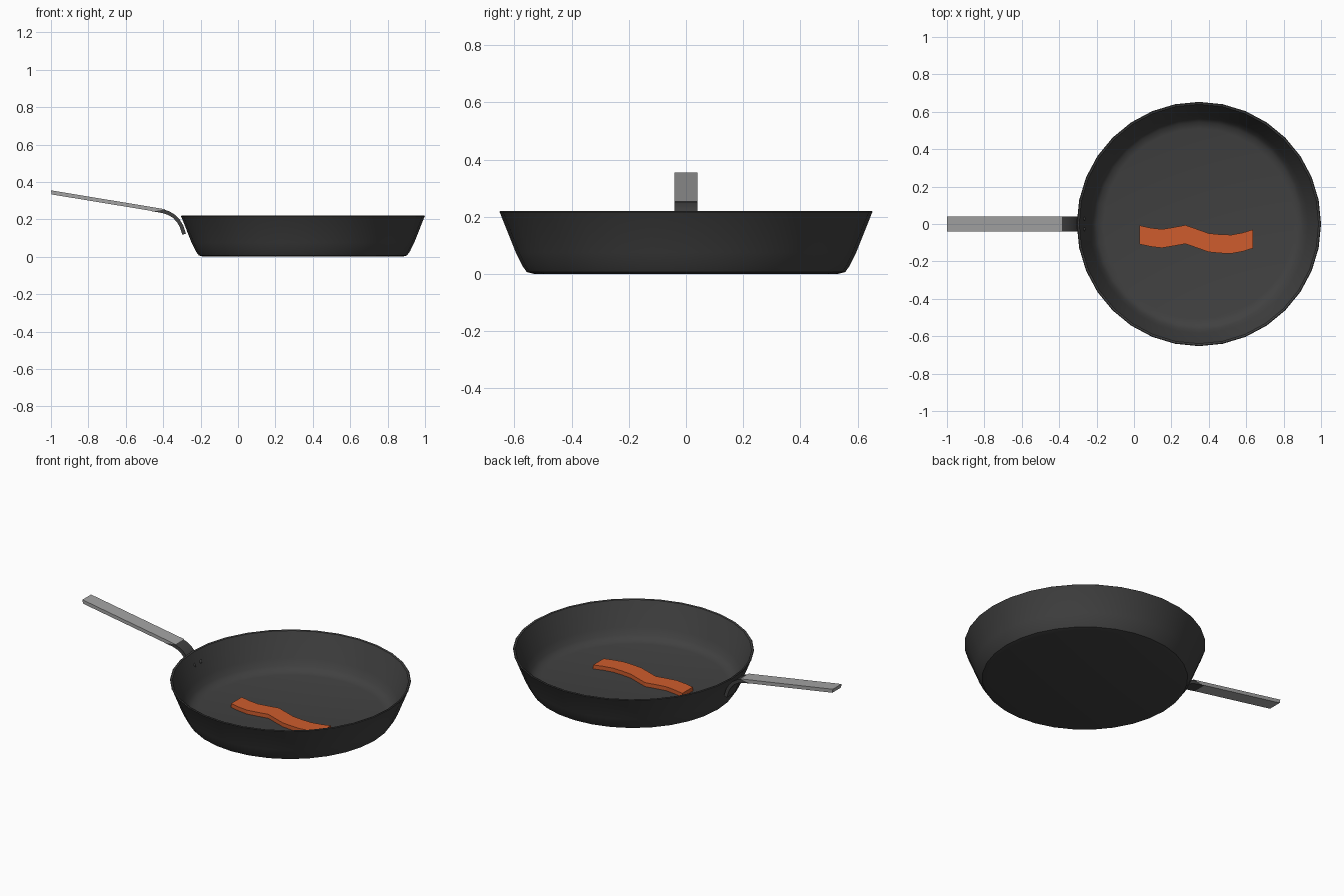
import bpy, bmesh, math
from mathutils import Vector

if "Cube" in bpy.data.objects:
    bpy.data.objects.remove(bpy.data.objects["Cube"])

CX, RIM = 0.347, 0.653


def material(name, rgb):
    m = bpy.data.materials.new(name)
    m.diffuse_color = (*rgb, 1)
    m.use_nodes = True
    m.node_tree.nodes["Principled BSDF"].inputs["Base Color"].default_value = m.diffuse_color
    return m


DARK = material("dark iron", (0.052, 0.052, 0.052))
STEEL = material("grey steel", (0.37, 0.37, 0.37))
BACON = material("bacon orange", (0.62, 0.108, 0.026))


def finish(name, bm, mat, angle=None):
    bmesh.ops.recalc_face_normals(bm, faces=bm.faces[:])
    me = bpy.data.meshes.new(name)
    bm.to_mesh(me)
    bm.free()
    me.materials.append(mat)
    ob = bpy.data.objects.new(name, me)
    bpy.context.collection.objects.link(ob)
    if angle:
        bpy.ops.object.select_all(action='DESELECT')
        bpy.context.view_layer.objects.active = ob
        ob.select_set(True)
        bpy.ops.object.shade_smooth_by_angle(angle=math.radians(angle))
    return ob


def prism(name, outline, direction, mat, angle=None):
    """Extrude a closed outline of 3D points along a direction."""
    bm = bmesh.new()
    face = bm.faces.new([bm.verts.new(p) for p in outline])
    ext = bmesh.ops.extrude_face_region(bm, geom=[face])
    moved = [v for v in ext["geom"] if isinstance(v, bmesh.types.BMVert)]
    bmesh.ops.translate(bm, verts=moved, vec=direction)
    return finish(name, bm, mat, angle)


# Pan: lathed profile, outside up to the rim and back down inside
profile = [(0, 0), (0.53, 0), (0.557, 0.007), (0.573, 0.03), (0.595, 0.075),
           (0.65, 0.213), (RIM, 0.217), (0.649, 0.22), (0.64, 0.217),
           (0.584, 0.08), (0.565, 0.042), (0.545, 0.022), (0.51, 0.013), (0, 0.012)]
bm = bmesh.new()
verts = [bm.verts.new((r, 0, z)) for r, z in profile]
edges = [bm.edges.new(pair) for pair in zip(verts, verts[1:])]
bmesh.ops.spin(bm, geom=verts + edges, cent=(0, 0, 0), axis=(0, 0, 1),
               angle=math.tau, steps=32, use_duplicate=False)
bmesh.ops.remove_doubles(bm, verts=bm.verts[:], dist=1e-4)
pan = finish("pan_body", bm, DARK, 40)
pan.location.x = CX

# Handle grip: flat steel bar with its lower end cut at a slant
W = 0.041
grip = [(-1, 0.355), (-0.385, 0.253), (-0.45, 0.243), (-0.996, 0.333)]
prism("handle_grip", [(x, -W, z) for x, z in grip], (0, 2 * W, 0), STEEL)

# Handle bracket: dark strip curving down to the pan wall
path = [Vector(p) for p in ((-0.46, 0.2535), (-0.40, 0.243), (-0.37, 0.233), (-0.342, 0.216),
                            (-0.319, 0.192), (-0.303, 0.165), (-0.288, 0.12))]
upper, lower = [], []
for i, p in enumerate(path):
    t = (path[min(i + 1, len(path) - 1)] - path[max(i - 1, 0)]).normalized()
    n = Vector((-t.y, t.x)) * 0.010
    upper.append(p + n)
    lower.append(p - n)
prism("handle_bracket", [(p.x, -W + 0.001, p.y) for p in upper + lower[::-1]],
      (0, 2 * W - 0.002, 0), DARK, 30)

# Rivets: two small heads on the inside wall
for side, y in (("left", 0.028), ("right", -0.028)):
    bm = bmesh.new()
    bmesh.ops.create_uvsphere(bm, u_segments=12, v_segments=8, radius=0.011)
    rivet = finish("rivet_" + side, bm, DARK, 40)
    rivet.scale = (0.7, 1, 1)
    rivet.location = (-0.267, y, 0.155)

# Bacon strip: wavy flat slice lying on the pan floor
wave = [(0.03, -0.008), (0.09, -0.021), (0.15, -0.028), (0.21, -0.018), (0.275, -0.006),
        (0.335, -0.027), (0.40, -0.05), (0.46, -0.056), (0.52, -0.058),
        (0.58, -0.047), (0.635, -0.03)]
outline = [(x, y, 0.009) for x, y in wave] + [(x, y - 0.1, 0.009) for x, y in wave[::-1]]
prism("bacon_strip", outline, (0, 0, 0.027), BACON)
